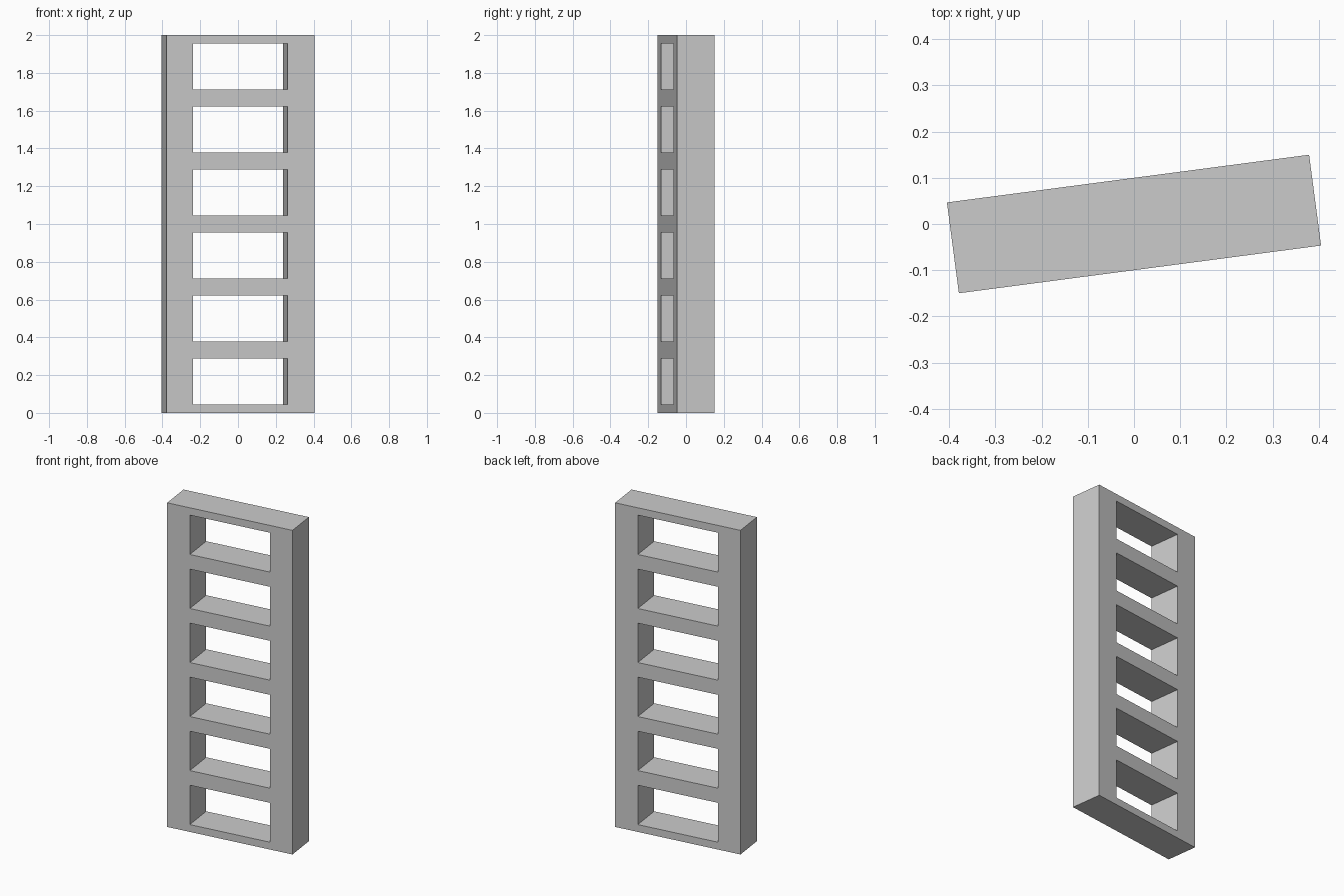
import bpy
import bmesh
import math

cube = bpy.data.objects.get("Cube")
if cube:
    bpy.data.objects.remove(cube, do_unlink=True)

HALF_WIDTH, THICKNESS, HEIGHT = 0.395, 0.198, 2.0
OPENINGS, OPENING_HALF_WIDTH, OPENING_HALF_HEIGHT = 6, 0.252, 0.1215
TURN = math.radians(7.5)

grey = bpy.data.materials.new("plain grey")
grey.use_nodes = True
colour = (0.6, 0.6, 0.6, 1)
grey.diffuse_color = colour
grey.node_tree.nodes["Principled BSDF"].inputs["Base Color"].default_value = colour

# Grid lines: two stiles with openings between them
xs = [-HALF_WIDTH, -OPENING_HALF_WIDTH, OPENING_HALF_WIDTH, HALF_WIDTH]
pitch = HEIGHT / OPENINGS
zs = [0]
for i in range(OPENINGS):
    centre = (i + 0.5) * pitch
    zs += [centre - OPENING_HALF_HEIGHT, centre + OPENING_HALF_HEIGHT]
zs.append(HEIGHT)

# Flat ladder-shaped sheet, leaving out the opening cells
bm = bmesh.new()
grid = [[bm.verts.new((x, 0, z)) for x in xs] for z in zs]
for row in range(len(zs) - 1):
    for col in range(len(xs) - 1):
        if col == 1 and row % 2 == 1:
            continue
        low, high = grid[row], grid[row + 1]
        bm.faces.new((low[col], low[col + 1], high[col + 1], high[col]))
mesh = bpy.data.meshes.new("ladder_panel")
bm.to_mesh(mesh)
bm.free()
mesh.materials.append(grey)

# Thicken the sheet and turn it slightly about the vertical
panel = bpy.data.objects.new("ladder_panel", mesh)
bpy.context.collection.objects.link(panel)
solid = panel.modifiers.new("thickness", 'SOLIDIFY')
solid.thickness = THICKNESS
solid.offset = 0
panel.rotation_euler.z = TURN
